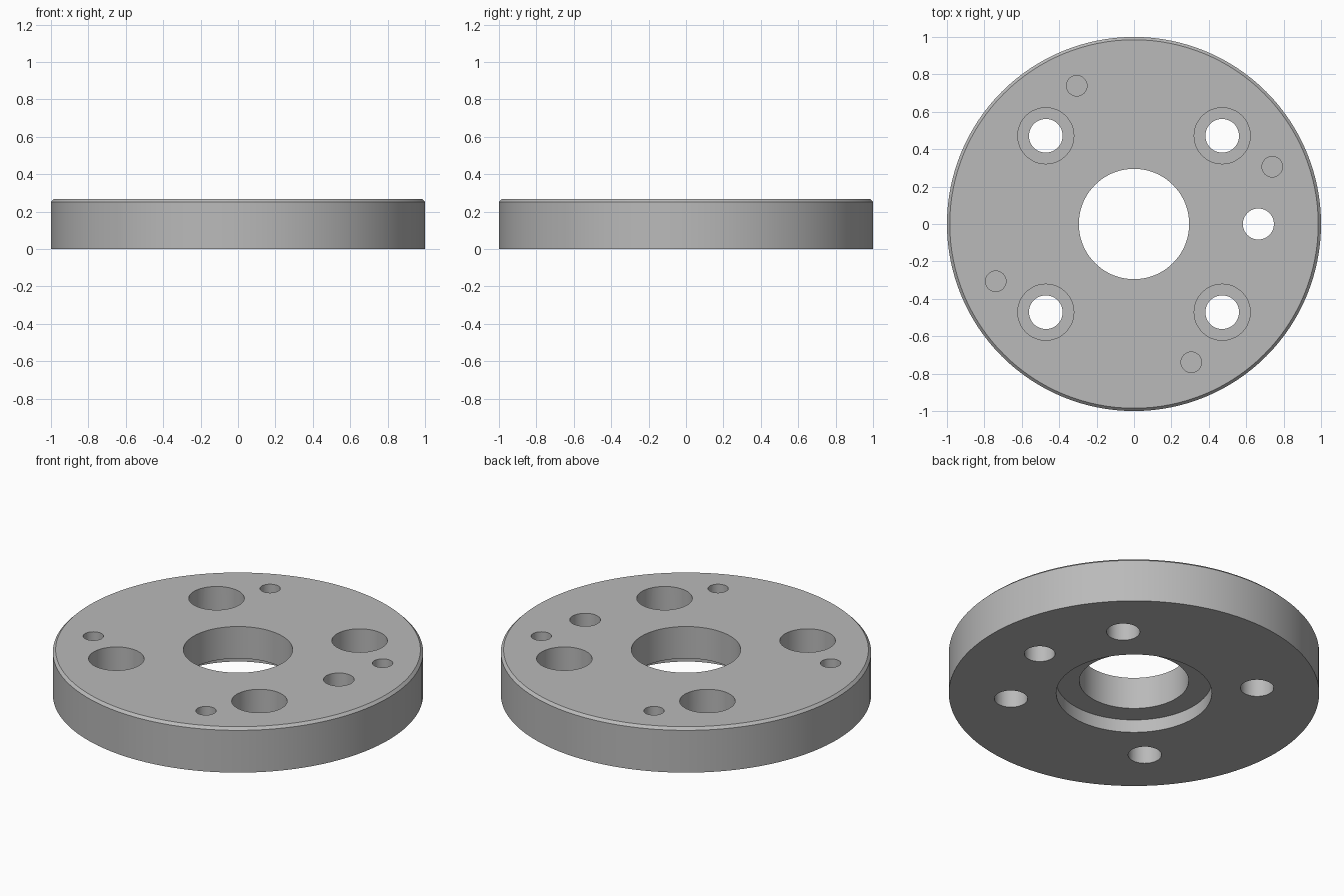
import bpy
import math

HEIGHT = 0.267
CHAMFER = 0.015
OVER = 0.05  # how far cutters reach past the faces

if "Cube" in bpy.data.objects:
    bpy.data.objects.remove(bpy.data.objects["Cube"], do_unlink=True)

metal = bpy.data.materials.new("grey metal")
metal.use_nodes = True
GREY = (0.49, 0.49, 0.49, 1)
metal.diffuse_color = GREY
metal.node_tree.nodes["Principled BSDF"].inputs["Base Color"].default_value = GREY


def lathe(name, profile, sides):
    """Turn a closed (radius, height) profile about the z axis."""
    verts, faces, count = [], [], len(profile)
    for s in range(sides):
        a = math.tau * s / sides
        verts += [(r * math.cos(a), r * math.sin(a), z) for r, z in profile]
    for s in range(sides):
        t = (s + 1) % sides
        for i in range(count):
            j = (i + 1) % count
            faces.append((s * count + i, t * count + i, t * count + j, s * count + j))
    mesh = bpy.data.meshes.new(name)
    mesh.from_pydata(verts, [], faces)
    obj = bpy.data.objects.new(name, mesh)
    bpy.context.collection.objects.link(obj)
    return obj


def drill(target, radius, angle, distance, bottom, top=HEIGHT + OVER):
    """Cut a round, flat-bottomed hole at a polar position."""
    a = math.radians(angle)
    spot = (distance * math.cos(a), distance * math.sin(a), (bottom + top) / 2)
    bpy.ops.mesh.primitive_cylinder_add(vertices=48, radius=radius,
                                        depth=top - bottom, location=spot)
    cutter = bpy.context.object
    cutter.hide_render = True
    cut = target.modifiers.new("hole", "BOOLEAN")
    cut.operation = "DIFFERENCE"
    cut.solver = "EXACT"
    cut.object = cutter
    bpy.context.view_layer.objects.active = target
    bpy.ops.object.modifier_apply(modifier=cut.name)
    bpy.data.objects.remove(cutter, do_unlink=True)


# Disc with a central bore, a recess underneath and a chamfered top rim
flange = lathe("flange_disc", [
    (0.42, 0), (1, 0), (1, HEIGHT - CHAMFER), (1 - CHAMFER, HEIGHT),
    (0.295, HEIGHT), (0.295, 0.077), (0.42, 0.077)], 128)
flange.data.materials.append(metal)

# Four counterbored bolt holes, four blind pin holes
for quarter in range(4):
    turn = quarter * 90
    drill(flange, 0.15, 45 + turn, 0.667, HEIGHT - 0.155)
    drill(flange, 0.09, 45 + turn, 0.667, -OVER)
    drill(flange, 0.055, 22.5 + turn, 0.8, HEIGHT - 0.16)

# Single plain through hole
drill(flange, 0.083, 0, 0.665, -OVER)

bpy.ops.object.select_all(action="DESELECT")
flange.select_set(True)
bpy.context.view_layer.objects.active = flange
bpy.ops.object.shade_smooth_by_angle(angle=math.radians(30))
